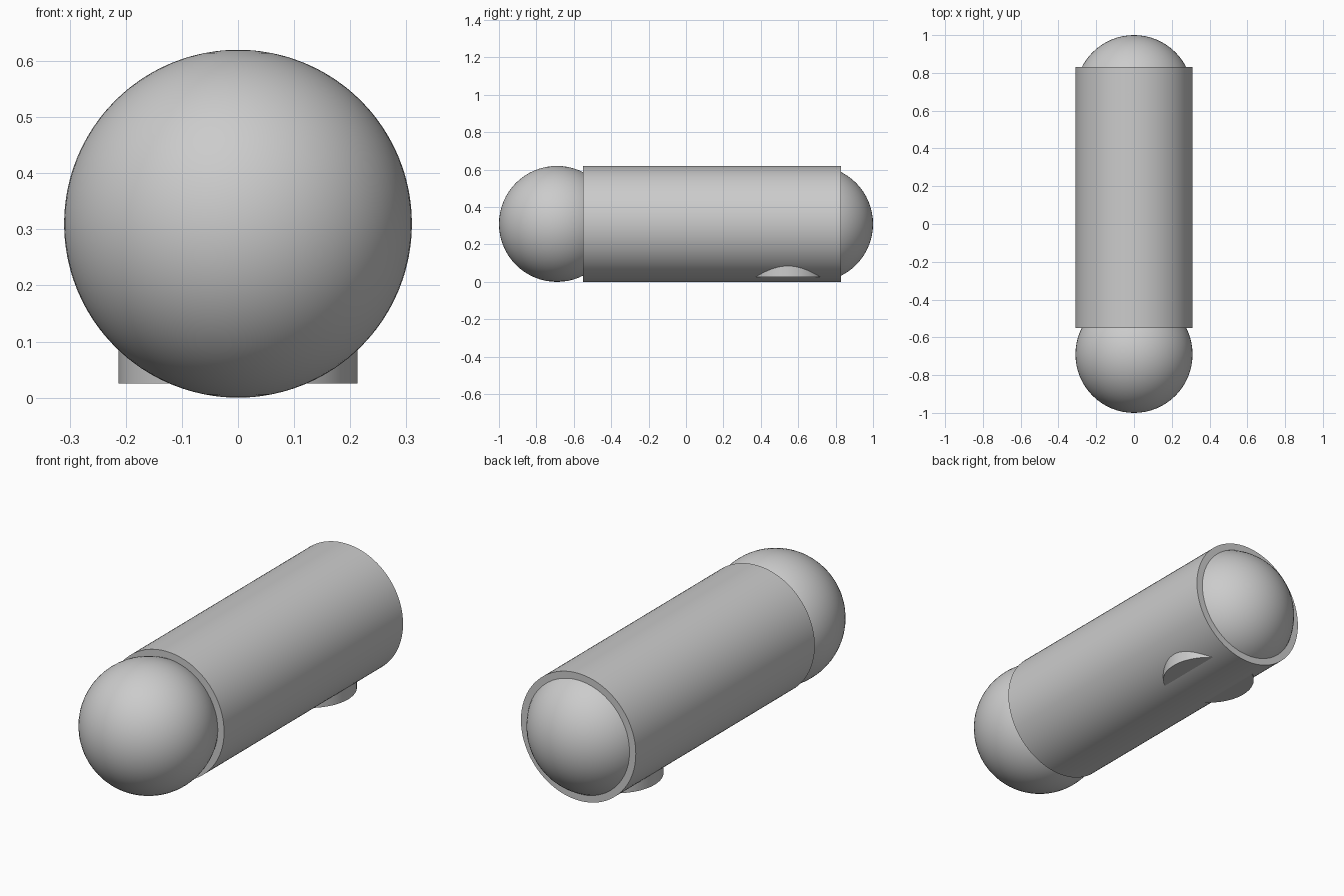
import bpy
import math

default = bpy.data.objects.get("Cube")
if default:
    bpy.data.objects.remove(default, do_unlink=True)

RADIUS = 0.31

grey = bpy.data.materials.new("plain grey")
grey.use_nodes = True
colour = (0.6, 0.6, 0.6, 1)
grey.diffuse_color = colour
grey.node_tree.nodes["Principled BSDF"].inputs["Base Color"].default_value = colour


def finish(name):
    ob = bpy.context.object
    ob.name = name
    ob.data.materials.append(grey)
    bpy.ops.object.shade_smooth_by_angle(angle=math.radians(35))
    return ob


def ball(name, y):
    bpy.ops.mesh.primitive_uv_sphere_add(segments=64, ring_count=32, radius=RADIUS,
                                         location=(0, y, RADIUS))
    return finish(name)


def cylinder(name, radius, depth, location, rotation=(0, 0, 0)):
    bpy.ops.mesh.primitive_cylinder_add(vertices=96, radius=radius, depth=depth,
                                        location=location, rotation=rotation)
    return finish(name)


# Long body lying along y
cylinder("body_tube", RADIUS, 1.38, (0, 0.14, RADIUS), (math.pi / 2, 0, 0))

# Rounded ends
ball("front_ball", -0.69)
ball("back_ball", 0.69)

# Short upright disc sunk into the underside near the back
cylinder("underside_disc", 0.213, 0.2, (0, 0.545, 0.125))
